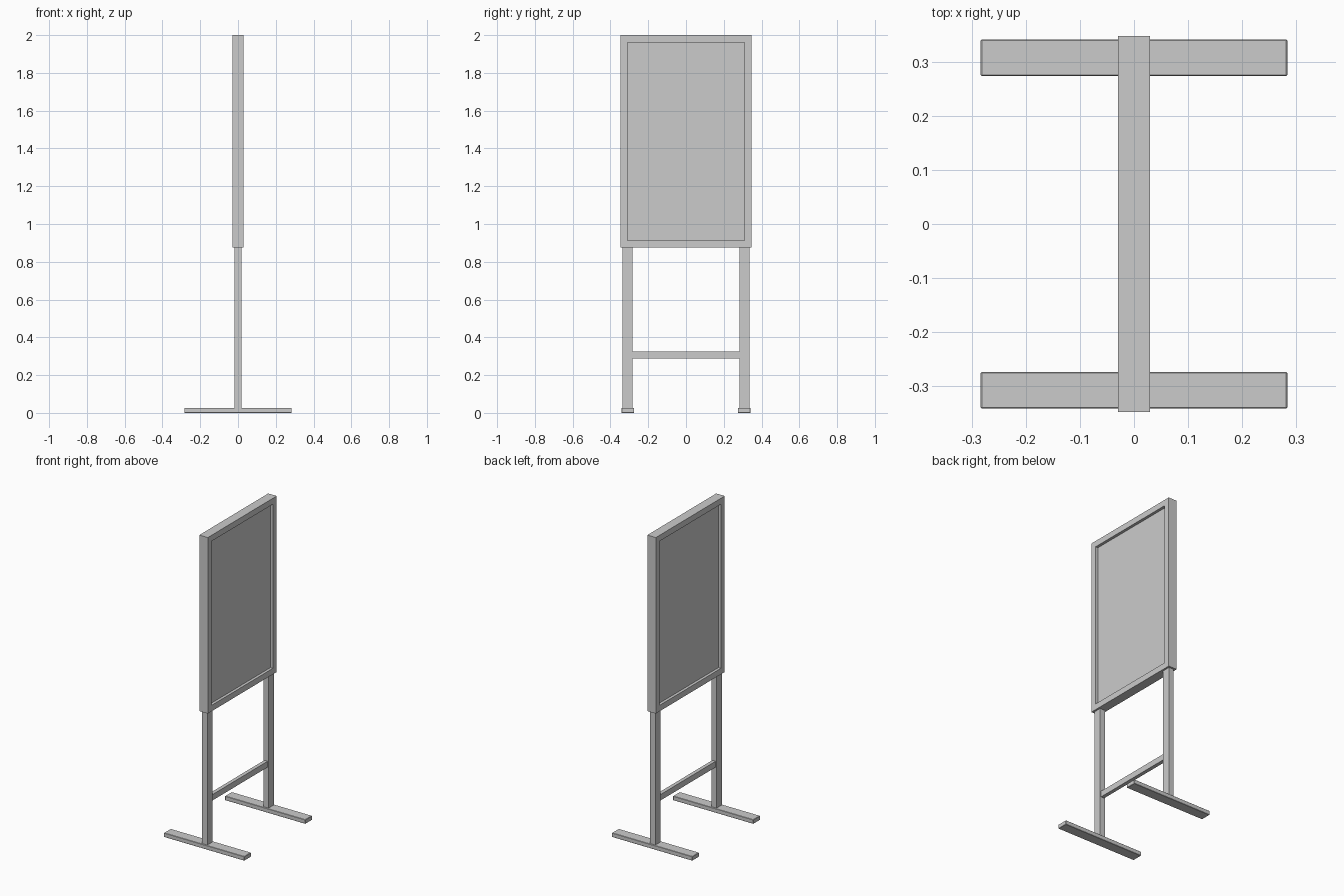
import bpy
import bmesh

cube = bpy.data.objects.get("Cube")
if cube:
    bpy.data.objects.remove(cube, do_unlink=True)

grey = bpy.data.materials.new("grey_metal")
grey.use_nodes = True
grey.diffuse_color = (0.6, 0.6, 0.6, 1)
grey.node_tree.nodes["Principled BSDF"].inputs["Base Color"].default_value = (0.6, 0.6, 0.6, 1)


def finish(name, bm):
    bmesh.ops.recalc_face_normals(bm, faces=bm.faces)
    mesh = bpy.data.meshes.new(name)
    bm.to_mesh(mesh)
    bm.free()
    mesh.materials.append(grey)
    obj = bpy.data.objects.new(name, mesh)
    bpy.context.collection.objects.link(obj)
    return obj


def box(name, low, high, bevel=0):
    bm = bmesh.new()
    bmesh.ops.create_cube(bm, size=1)
    for v in bm.verts:
        v.co = [high[i] if v.co[i] > 0 else low[i] for i in range(3)]
    obj = finish(name, bm)
    if bevel:
        mod = obj.modifiers.new("edge_bevel", 'BEVEL')
        mod.width = bevel
        mod.segments = 1
    return obj


# Display board: a block with a recessed panel on both broad faces
board = box("display_board", (-0.03, -0.348, 0.875), (0.03, 0.348, 2))
bm = bmesh.new()
bm.from_mesh(board.data)
bm.normal_update()
for face in [f for f in bm.faces if abs(f.normal.x) > 0.9]:
    side = face.normal.x
    bmesh.ops.inset_individual(bm, faces=[face], thickness=0.054)
    bmesh.ops.inset_individual(bm, faces=[face], thickness=0)
    for v in face.verts:
        v.co.x = side * 0.012
bm.to_mesh(board.data)
bm.free()

# Legs and feet on both sides
for side, label in ((1, "back"), (-1, "front")):
    def span(a, b):
        return sorted((side * a, side * b))
    y0, y1 = span(0.283, 0.336)
    box(label + "_leg", (-0.018, y0, 0.02), (0.018, y1, 0.88))
    y0, y1 = span(0.274, 0.342)
    box(label + "_foot", (-0.284, y0, 0), (0.284, y1, 0.027), 0.002)

# Cross rail joining the legs
box("cross_rail", (-0.012, -0.285, 0.287), (0.012, 0.285, 0.325))
